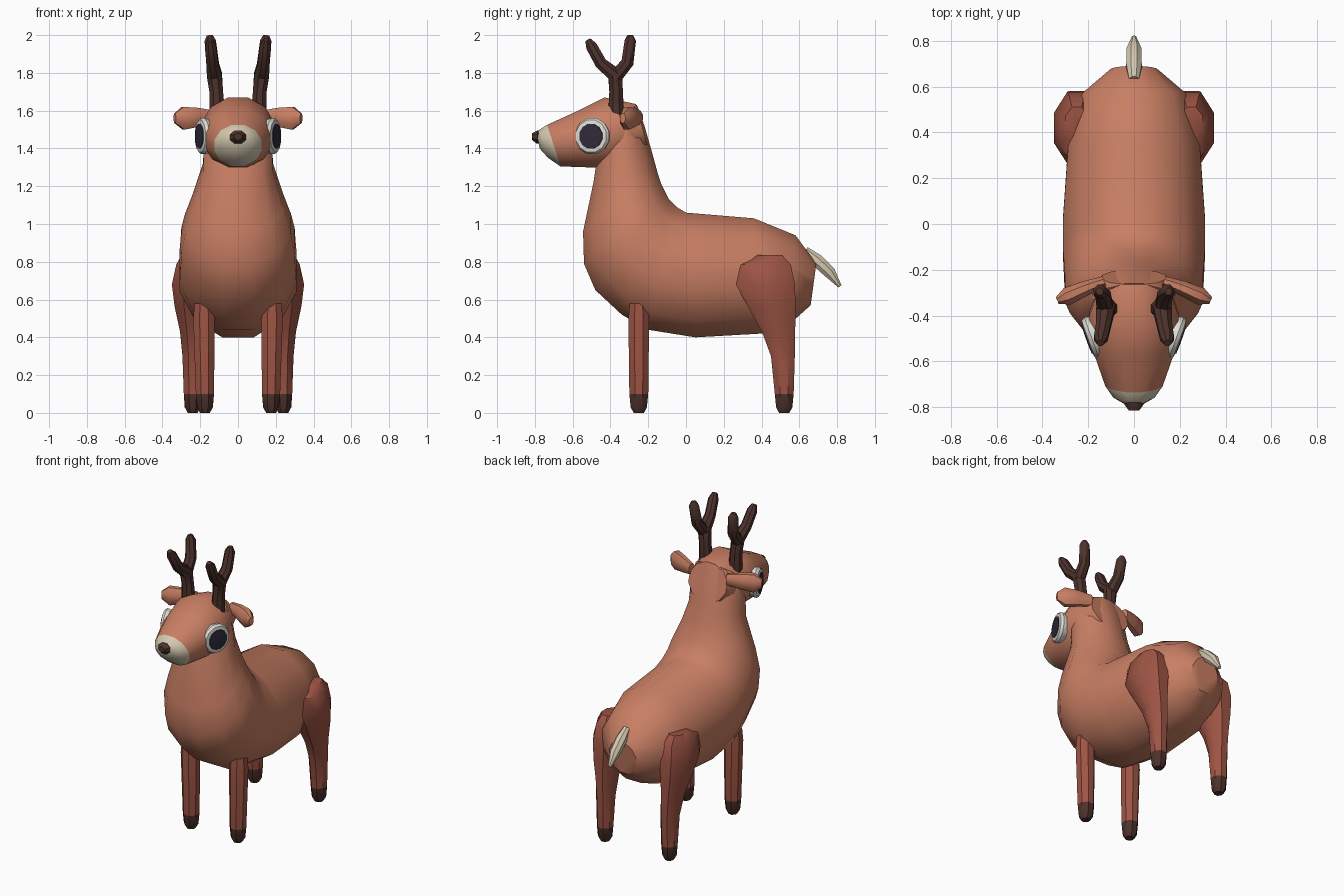
import bpy, bmesh, math
from mathutils import Vector as V


def material(name, rgb):
    m = bpy.data.materials.new(name)
    m.diffuse_color = (*rgb, 1)
    return m


COAT = material("tan coat", (0.58, 0.21, 0.125))
LEG = material("reddish leg", (0.34, 0.09, 0.058))
DARK = material("dark brown", (0.075, 0.032, 0.025))
CREAM = material("cream", (0.66, 0.58, 0.43))
WHITE = material("eye white", (0.74, 0.72, 0.67))
PUPIL = material("pupil", (0.028, 0.024, 0.042))


def loft(name, rings, mats, n=8, split=None, mirror=False, angle=40):
    """Skin rings (centre, u axis, v axis); segments from split on use the second material."""
    bm = bmesh.new()
    k = 1 / math.cos(math.pi / n)
    loops = []
    for c, u, v in rings:
        angs = [2 * math.pi * (i + 0.5) / n for i in range(n)]
        loops.append([bm.verts.new(V(c) + k * (math.cos(a) * V(u) + math.sin(a) * V(v)))
                      for a in angs])
    for s, (a, b) in enumerate(zip(loops, loops[1:])):
        for i in range(n):
            f = bm.faces.new((a[i], a[(i + 1) % n], b[(i + 1) % n], b[i]))
            f.material_index = int(split is not None and s >= split)
    bm.faces.new(loops[0])
    bm.faces.new(loops[-1]).material_index = int(split is not None)
    bmesh.ops.recalc_face_normals(bm, faces=bm.faces[:])
    mesh = bpy.data.meshes.new(name)
    bm.to_mesh(mesh)
    bm.free()
    for m in mats:
        mesh.materials.append(m)
    mesh.shade_smooth()
    mesh.set_sharp_from_angle(angle=math.radians(angle))
    ob = bpy.data.objects.new(name, mesh)
    bpy.context.collection.objects.link(ob)
    if mirror:
        ob.modifiers.new("mirror", 'MIRROR')
    return ob


def profile_rings(rows):
    """Rows of (low y, low z, high y, high z, half width)."""
    out = []
    for y0, z0, y1, z1, w in rows:
        lo, hi = V((0, y0, z0)), V((0, y1, z1))
        out.append(((lo + hi) / 2, V((w, 0, 0)), (hi - lo) / 2))
    return out


def tube_rings(points, radii, side=(1, 0, 0), flat=1.0):
    """Rings square to a path; flat scales the thickness across the side axis."""
    pts = [V(p) for p in points]
    out = []
    for i, (p, r) in enumerate(zip(pts, radii)):
        t = (pts[min(i + 1, len(pts) - 1)] - pts[max(i - 1, 0)]).normalized()
        v = t.cross(V(side)).normalized()
        out.append((p, v.cross(t) * r, v * r * flat))
    return out


def upright_rings(rows):
    """Rows of (x, y, z, x radius, y radius)."""
    return [((x, y, z), (rx, 0, 0), (0, ry, 0)) for x, y, z, rx, ry in rows]


# Body and neck, rump to nape
loft("body", profile_rings([
    (0.66, 0.57, 0.69, 0.79, 0.10),
    (0.56, 0.48, 0.58, 0.94, 0.225),
    (0.40, 0.42, 0.36, 1.03, 0.285),
    (0.05, 0.40, 0.00, 1.06, 0.31),
    (-0.20, 0.44, -0.05, 1.09, 0.31),
    (-0.34, 0.52, -0.09, 1.13, 0.305),
    (-0.48, 0.65, -0.11, 1.17, 0.30),
    (-0.54, 0.79, -0.13, 1.21, 0.28),
    (-0.545, 0.96, -0.15, 1.27, 0.24),
    (-0.49, 1.22, -0.18, 1.38, 0.185),
    (-0.47, 1.35, -0.22, 1.52, 0.18),
    (-0.42, 1.50, -0.26, 1.63, 0.15)]), [COAT], 12)

# Head with cream muzzle
loft("head", profile_rings([
    (-0.20, 1.40, -0.265, 1.635, 0.14),
    (-0.36, 1.30, -0.43, 1.67, 0.195),
    (-0.52, 1.30, -0.57, 1.60, 0.18),
    (-0.665, 1.305, -0.735, 1.525, 0.125),
    (-0.73, 1.35, -0.775, 1.50, 0.09),
    (-0.775, 1.40, -0.79, 1.475, 0.045)]), [COAT, CREAM], 12, split=3)

# Nose
loft("nose", profile_rings([
    (-0.76, 1.425, -0.76, 1.49, 0.032),
    (-0.79, 1.425, -0.785, 1.495, 0.042),
    (-0.815, 1.445, -0.815, 1.48, 0.022)]), [DARK], 8)

# Eyes: domed white rim and dark pupil plate
eye_n = V((0.94, -0.34, 0)).normalized()
eye_u, eye_v = V((0.34, 0.94, 0)).normalized(), V((0, 0, 1))
eye_c = V((0.185, -0.497, 1.465))


def eye_rings(rows):
    return [(eye_c + eye_n * h, eye_u * r, eye_v * r) for r, h in rows]


loft("eye_rim", eye_rings([(0.085, -0.04), (0.095, 0.0), (0.085, 0.016), (0.065, 0.02)]),
     [WHITE], 12, mirror=True)
loft("eye_pupil", eye_rings([(0.066, 0.016), (0.064, 0.023), (0.03, 0.025)]),
     [PUPIL], 12, mirror=True)

# Ears
loft("ear", tube_rings(
    [(0.13, -0.25, 1.565), (0.21, -0.28, 1.565), (0.29, -0.315, 1.56), (0.335, -0.335, 1.56)],
    [0.035, 0.05, 0.06, 0.025], side=(0, 0, 1), flat=0.65), [COAT], 8, mirror=True)

# Antlers: stem with front tine, then back tine
loft("antler_stem", tube_rings(
    [(0.11, -0.37, 1.58), (0.115, -0.37, 1.70), (0.125, -0.375, 1.79),
     (0.135, -0.45, 1.85), (0.145, -0.50, 1.94), (0.147, -0.52, 1.975)],
    [0.042, 0.036, 0.040, 0.032, 0.030, 0.015]), [DARK], 8, mirror=True)
loft("antler_back_tine", tube_rings(
    [(0.125, -0.38, 1.77), (0.135, -0.31, 1.855), (0.147, -0.295, 1.97), (0.15, -0.295, 2.0)],
    [0.036, 0.033, 0.030, 0.015]), [DARK], 8, mirror=True)

# Front legs with hooves
loft("front_leg", upright_rings([
    (0.18, -0.25, 0.58, 0.050, 0.048),
    (0.18, -0.25, 0.50, 0.057, 0.055),
    (0.175, -0.25, 0.10, 0.048, 0.050),
    (0.175, -0.25, 0.03, 0.042, 0.043),
    (0.175, -0.25, 0.0, 0.026, 0.027)]), [LEG, DARK], 8, split=2, mirror=True)

# Hind legs: broad thigh tapering to a hoof
loft("hind_leg", upright_rings([
    (0.25, 0.445, 0.835, 0.050, 0.065),
    (0.25, 0.415, 0.785, 0.077, 0.14),
    (0.25, 0.42, 0.68, 0.100, 0.157),
    (0.25, 0.455, 0.56, 0.085, 0.125),
    (0.245, 0.49, 0.43, 0.062, 0.088),
    (0.24, 0.513, 0.30, 0.054, 0.063),
    (0.24, 0.52, 0.10, 0.047, 0.050),
    (0.24, 0.52, 0.03, 0.042, 0.043),
    (0.24, 0.52, 0.0, 0.026, 0.027)]), [LEG, DARK], 8, split=6, mirror=True)

# Tail
loft("tail", tube_rings(
    [(0, 0.63, 0.86), (0, 0.69, 0.81), (0, 0.76, 0.745), (0, 0.815, 0.67)],
    [0.022, 0.034, 0.032, 0.010]), [CREAM], 8)
